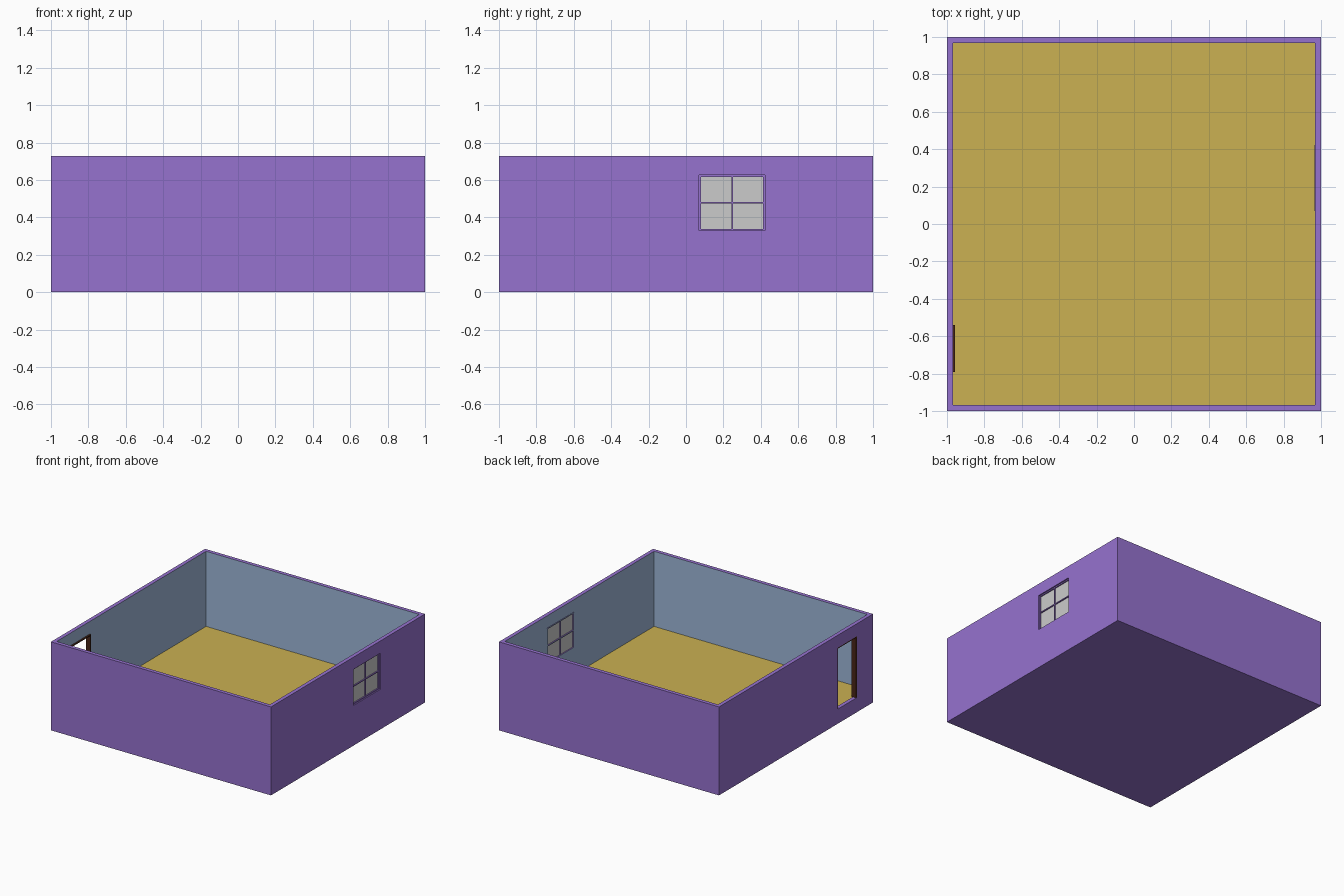
import bpy, bmesh
from mathutils import Vector

if "Cube" in bpy.data.objects:
    bpy.data.objects.remove(bpy.data.objects["Cube"])

H, WALL, FLOOR = 0.727, 0.044, 0.11
WIN = (0.07, 0.422, 0.33, 0.626)      # y0, y1, z0, z1
DOOR = (-0.79, -0.54, 0.12, 0.624)


def material(name, rgb):
    lin = [((c / 255 + 0.055) / 1.055) ** 2.4 for c in rgb]
    m = bpy.data.materials.new(name)
    m.diffuse_color = (*lin, 1)
    m.use_nodes = True
    m.node_tree.nodes["Principled BSDF"].inputs["Base Color"].default_value = m.diffuse_color
    return m


PURPLE = material("purple_paint", (150, 114, 207))
BLUE = material("blue_paint", (158, 183, 216))
YELLOW = material("yellow_floor", (203, 177, 82))
BROWN = material("brown_wood", (72, 38, 24))


def add_box(bm, lo, hi):
    lo, hi = Vector(lo), Vector(hi)
    verts = bmesh.ops.create_cube(bm, size=1)["verts"]
    for v in verts:
        v.co = (lo + hi) / 2 + v.co * (hi - lo)


def finish(bm, name, mats):
    me = bpy.data.meshes.new(name)
    bmesh.ops.recalc_face_normals(bm, faces=bm.faces)
    bm.to_mesh(me)
    bm.free()
    for m in mats:
        me.materials.append(m)
    ob = bpy.data.objects.new(name, me)
    bpy.context.collection.objects.link(ob)
    return ob


def boxes(name, parts, mats=()):
    bm = bmesh.new()
    for lo, hi in parts:
        add_box(bm, lo, hi)
    return finish(bm, name, mats)


# Room shell: inset the top, sink it to floor level, colour the inside
bm = bmesh.new()
add_box(bm, (-1, -1, 0), (1, 1, H))
top = max(bm.faces, key=lambda f: f.calc_center_median().z)
bmesh.ops.inset_region(bm, faces=[top], thickness=WALL)
inner = bmesh.ops.extrude_discrete_faces(bm, faces=[top])["faces"][0]
for v in inner.verts:
    v.co.z = FLOOR
inner.material_index = 2
for e in inner.edges:
    for f in e.link_faces:
        if f is not inner:
            f.material_index = 1
room = finish(bm, "room_shell", (PURPLE, BLUE, YELLOW))

# Window and door openings
for name, x, (y0, y1, z0, z1) in (("window_cutter", 1, WIN), ("door_cutter", -1, DOOR)):
    cutter = boxes(name, [((x - 0.1, y0, z0), (x + 0.1, y1, z1))], (PURPLE,))
    cutter.hide_render = True
    cutter.hide_set(True)
    mod = room.modifiers.new(name, 'BOOLEAN')
    mod.operation = 'DIFFERENCE'
    mod.solver = 'EXACT'
    mod.object = cutter

# Window frame and crossed bars, blue towards the room
y0, y1, z0, z1 = WIN
yc, zc = (y0 + y1) / 2, (z0 + z1) / 2
xm, t, b = 1 - WALL / 2, 0.009, 0.004
xa, xb = xm - 0.012, xm + 0.012
frame = boxes("window_frame", [
    ((xa, y0, z0), (xb, y0 + t, z1)),
    ((xa, y1 - t, z0), (xb, y1, z1)),
    ((xa, y0 + t, z0), (xb, y1 - t, z0 + t)),
    ((xa, y0 + t, z1 - t), (xb, y1 - t, z1)),
    ((xa, yc - b, z0 + t), (xb, yc + b, z1 - t)),
    ((xa, y0 + t, zc - b), (xb, yc - b, zc + b)),
    ((xa, yc + b, zc - b), (xb, y1 - t, zc + b)),
], (PURPLE, BLUE))
for p in frame.data.polygons:
    if p.normal.x < -0.5:
        p.material_index = 1

# Four window panes
boxes("window_glass", [
    ((xm - 0.003, ya, za), (xm + 0.003, yb, zb))
    for ya, yb in ((y0 + t, yc - b), (yc + b, y1 - t))
    for za, zb in ((z0 + t, zc - b), (zc + b, z1 - t))])

# Door lining: two jambs and a head
y0, y1, z0, z1 = DOOR
xa, xb, t = -1, -1 + WALL, 0.008
boxes("door_frame", [
    ((xa, y0, z0), (xb, y0 + t, z1)),
    ((xa, y1 - t, z0), (xb, y1, z1)),
    ((xa, y0 + t, z1 - t), (xb, y1 - t, z1)),
], (BROWN,))
